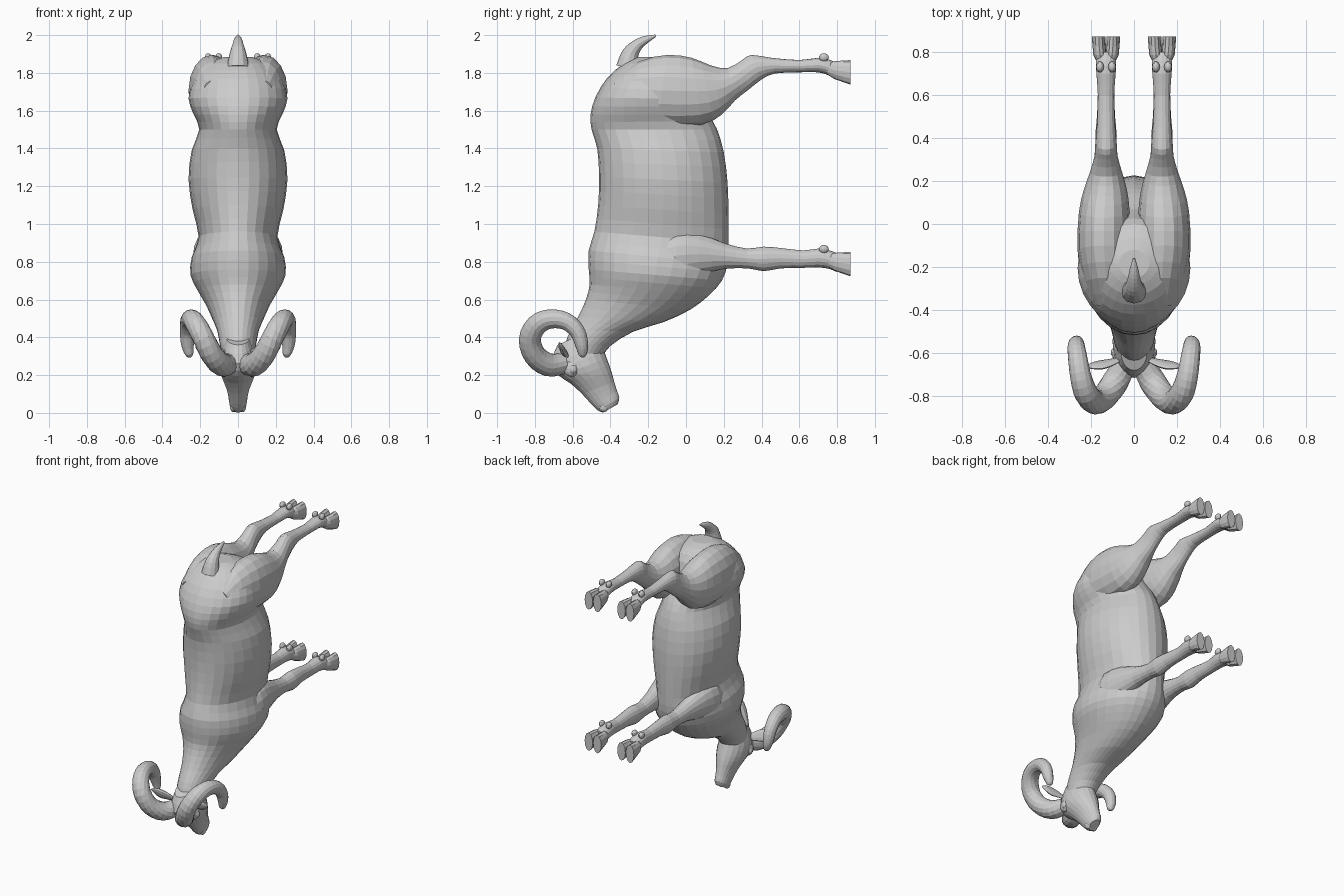
import bpy, bmesh, math
from mathutils import Vector


def refine(rows, n=2):
    """Catmull-Rom interpolation between rows of numbers."""
    out = []
    for i in range(len(rows) - 1):
        p0, p1, p2 = rows[max(i - 1, 0)], rows[i], rows[i + 1]
        p3 = rows[min(i + 2, len(rows) - 1)]
        for k in range(n):
            t = k / n
            out.append([0.5 * (2 * b + (c - a) * t + (2 * a - 5 * b + 4 * c - d) * t * t
                               + (3 * b - a - 3 * c + d) * t ** 3)
                        for a, b, c, d in zip(p0, p1, p2, p3)])
    out.append(list(rows[-1]))
    return out


def skin(name, rings):
    """Bridge rings of points into a closed, flat-shaded mesh."""
    bm = bmesh.new()
    loops = [[bm.verts.new(p) for p in r] for r in rings]
    for a, b in zip(loops, loops[1:]):
        for i in range(len(a)):
            j = (i + 1) % len(a)
            bm.faces.new((a[i], a[j], b[j], b[i]))
    bm.faces.new(loops[0])
    bm.faces.new(loops[-1])
    bmesh.ops.recalc_face_normals(bm, faces=bm.faces)
    me = bpy.data.meshes.new(name)
    bm.to_mesh(me)
    bm.free()
    ob = bpy.data.objects.new(name, me)
    bpy.context.collection.objects.link(ob)
    return ob


def ellipse(c, u, v, seg):
    return [c + u * math.cos(2 * math.pi * i / seg) + v * math.sin(2 * math.pi * i / seg)
            for i in range(seg)]


def loft(name, rows, seg=20, side=1, dz=0.0, n=2):
    """Each row: side-view edge points (y1, z1), (y2, z2), half width, x centre."""
    rings = []
    for y1, z1, y2, z2, w, x in refine(rows, n):
        a, b = Vector((x * side, y1, z1 + dz)), Vector((x * side, y2, z2 + dz))
        rings.append(ellipse((a + b) / 2, (a - b) / 2, Vector((w, 0, 0)), seg))
    return skin(name, rings)


def tube(name, rows, ref, seg=12, side=1, flat=1.0, n=3):
    """Each row: path point (x, y, z) and radius."""
    rows = refine(rows, n)
    pts = [Vector((r[0] * side, r[1], r[2])) for r in rows]
    rings = []
    for i, p in enumerate(pts):
        t = (pts[min(i + 1, len(pts) - 1)] - pts[max(i - 1, 0)]).normalized()
        u = t.cross(Vector(ref)).normalized()
        v = t.cross(u)
        rings.append(ellipse(p, u * rows[i][3], v * rows[i][3] * flat, seg))
    return skin(name, rings)


def ball(name, loc, scale):
    bm = bmesh.new()
    bmesh.ops.create_uvsphere(bm, u_segments=12, v_segments=8, radius=1)
    for v in bm.verts:
        v.co = Vector(a * s + b for a, s, b in zip(v.co, scale, loc))
    me = bpy.data.meshes.new(name)
    bm.to_mesh(me)
    bm.free()
    bpy.context.collection.objects.link(bpy.data.objects.new(name, me))


# Torso and neck, rump to throat
body = [(-.25, 1.885, -.12, 1.885, .07), (-.33, 1.85, 0, 1.84, .17),
        (-.42, 1.77, .04, 1.75, .235), (-.48, 1.67, .07, 1.66, .262),
        (-.505, 1.58, .12, 1.58, .235), (-.50, 1.5, .165, 1.5, .205),
        (-.47, 1.4, .20, 1.38, .245), (-.46, 1.25, .22, 1.22, .262),
        (-.465, 1.1, .225, 1.05, .24), (-.485, .96, .226, .9, .208),
        (-.515, .86, .22, .79, .245), (-.515, .76, .19, .70, .252),
        (-.51, .68, .12, .62, .215), (-.53, .6, .02, .545, .17),
        (-.57, .51, -.12, .48, .135), (-.61, .44, -.28, .43, .11),
        (-.64, .36, -.40, .355, .095), (-.64, .28, -.44, .30, .08)]
loft("torso_and_neck", [r + (0,) for r in body], 28)

# Head, poll to muzzle
head = [(-.68, .36, -.52, .43, .06), (-.715, .26, -.45, .36, .09),
        (-.67, .195, -.42, .29, .10), (-.61, .155, -.395, .22, .085),
        (-.55, .10, -.38, .165, .062), (-.50, .045, -.365, .115, .05),
        (-.465, .012, -.353, .08, .045), (-.44, .002, -.362, .045, .032)]
loft("head", [r + (0,) for r in head], 20)

# Tail
tube("tail", [(0, -.31, 1.83, .06), (0, -.295, 1.90, .045), (0, -.255, 1.95, .03),
              (0, -.21, 1.977, .02), (0, -.16, 1.997, .006)], (1, 0, 0))

hind = [(-.38, 1.76, -.37, 1.66, .05, .13), (-.25, 1.86, -.3, 1.56, .10, .13),
        (-.1, 1.895, -.15, 1.52, .122, .14), (.03, 1.88, .08, 1.525, .118, .138),
        (.13, 1.84, .19, 1.58, .10, .133), (.22, 1.825, .26, 1.655, .075, .13),
        (.30, 1.87, .33, 1.71, .054, .13), (.345, 1.895, .40, 1.765, .05, .13),
        (.45, 1.88, .47, 1.797, .042, .13), (.6, 1.868, .6, 1.803, .038, .13),
        (.70, 1.88, .70, 1.803, .045, .13), (.76, 1.87, .76, 1.785, .047, .13),
        (.80, 1.85, .80, 1.765, .045, .13)]
fore = [(-.17, .90, -.17, .72, .05, .16), (-.05, .965, -.05, .70, .085, .153),
        (.07, .95, .07, .73, .076, .145), (.2, .90, .2, .762, .056, .135),
        (.32, .87, .33, .765, .046, .13), (.41, .88, .41, .75, .05, .13),
        (.5, .873, .5, .765, .042, .13), (.62, .86, .62, .768, .038, .13),
        (.70, .87, .70, .77, .045, .13), (.76, .86, .76, .762, .047, .13),
        (.80, .845, .80, .745, .045, .13)]
horn = [(.045, -.65, .26, .055), (.085, -.73, .255, .062), (.135, -.80, .305, .06),
        (.18, -.827, .39, .058), (.22, -.79, .465, .056), (.245, -.72, .497, .051),
        (.26, -.635, .485, .046), (.268, -.575, .43, .041), (.267, -.552, .36, .034),
        (.258, -.548, .31, .022), (.255, -.55, .295, .008)]
ear = [(.07, -.63, .31, .02), (.115, -.645, .325, .035), (.155, -.655, .335, .042),
       (.195, -.66, .345, .03), (.225, -.665, .35, .005)]

for side, tag in ((1, "right"), (-1, "left")):
    # Legs
    loft("hind_leg_" + tag, hind, 16, side)
    loft("front_leg_" + tag, fore, 16, side)
    # Cloven hooves and dewclaws
    for leg, dz in (("hind", 0), ("front", -1.015)):
        for k, toe in ((-1, "inner"), (1, "outer")):
            loft(f"{leg}_hoof_{toe}_{tag}",
                 [(.75, 1.85, .75, 1.79, .02, .13 + k * .022),
                  (.785, 1.862, .785, 1.768, .031, .13 + k * .028),
                  (.83, 1.865, .83, 1.752, .031, .13 + k * .032),
                  (.872, 1.868, .872, 1.738, .032, .13 + k * .034)], 12, side, dz, 1)
            ball(f"{leg}_dewclaw_{toe}_{tag}",
                 (side * (.13 + k * .028), .73, 1.882 + dz), (.018, .026, .022))
    # Horns, ears and eyes
    tube("horn_" + tag, horn, (1, 0, 0), 14, side)
    tube("ear_" + tag, ear, (0, 1, .4), 10, side, .35)
    ball("eye_socket_" + tag, (side * .072, -.605, .235), (.03, .045, .045))
    ball("eye_" + tag, (side * .09, -.597, .23), (.018, .022, .024))
    ball("nostril_" + tag, (side * .024, -.435, .03), (.018, .026, .026))
